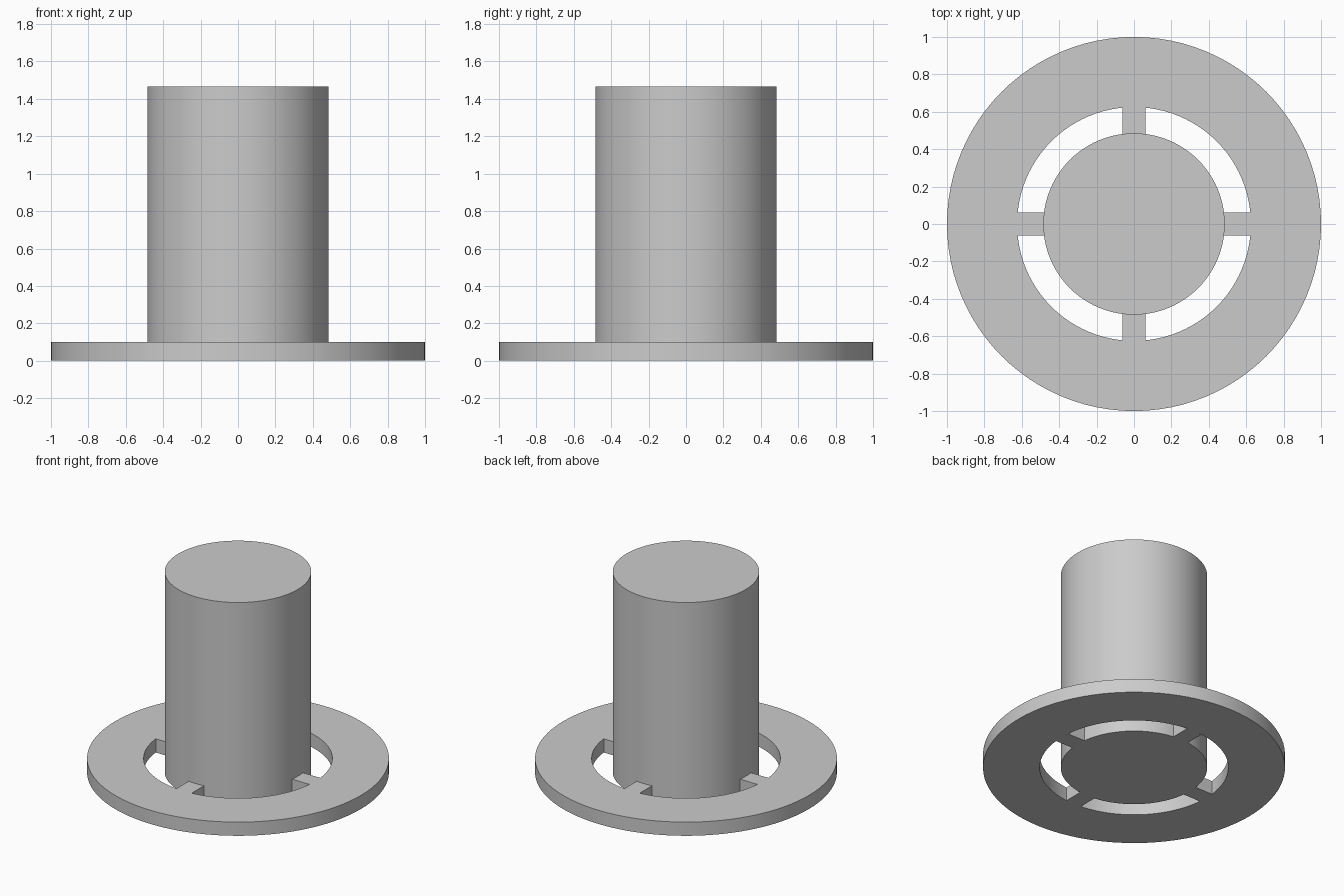
import bpy
import bmesh
import math
from mathutils import Matrix

default = bpy.data.objects.get("Cube")
if default:
    bpy.data.objects.remove(default, do_unlink=True)

SEGMENTS = 96
PLATE_R, HOLE_R, PLATE_H = 1.0, 0.625, 0.10
POST_R, POST_H = 0.485, 1.465
SPOKE_HALF = 0.062

grey = bpy.data.materials.new("plain grey")
grey.use_nodes = True
colour = (0.6, 0.6, 0.6, 1.0)
grey.diffuse_color = colour
grey.node_tree.nodes["Principled BSDF"].inputs["Base Color"].default_value = colour


def finish(name, bm):
    """Turn a bmesh into a smooth-shaded object with sharp rims."""
    bmesh.ops.recalc_face_normals(bm, faces=bm.faces)
    mesh = bpy.data.meshes.new(name)
    bm.to_mesh(mesh)
    bm.free()
    mesh.materials.append(grey)
    mesh.shade_smooth()
    mesh.set_sharp_from_angle(angle=math.radians(30))
    obj = bpy.data.objects.new(name, mesh)
    bpy.context.scene.collection.objects.link(obj)
    return obj


# Flange ring: a rectangular section spun round the z axis
bm = bmesh.new()
section = [bm.verts.new((r, 0, z)) for r, z in
           ((HOLE_R, 0), (PLATE_R, 0), (PLATE_R, PLATE_H), (HOLE_R, PLATE_H))]
edges = [bm.edges.new((section[i], section[(i + 1) % 4])) for i in range(4)]
bmesh.ops.spin(bm, geom=section + edges, cent=(0, 0, 0), axis=(0, 0, 1),
               angle=math.tau, steps=SEGMENTS, use_merge=True)
bmesh.ops.remove_doubles(bm, verts=bm.verts, dist=0.0001)
finish("flange_ring", bm)

# Central post, standing on the ground
bm = bmesh.new()
bmesh.ops.create_cone(bm, cap_ends=True, segments=SEGMENTS,
                      radius1=POST_R, radius2=POST_R, depth=POST_H,
                      matrix=Matrix.Translation((0, 0, POST_H / 2)))
finish("central_post", bm)


# Four spokes whose curved ends meet the post and the ring
def arc(radius, steps=4):
    offsets = [SPOKE_HALF * (2 * i / steps - 1) for i in range(steps + 1)]
    return [(math.sqrt(radius ** 2 - y ** 2), y, 0) for y in offsets]


for index, side in enumerate(("left", "back", "right", "front")):
    bm = bmesh.new()
    outline = arc(HOLE_R) + arc(POST_R)[::-1]
    base = bm.faces.new([bm.verts.new(p) for p in outline])
    top = bmesh.ops.extrude_face_region(bm, geom=[base], use_keep_orig=True)
    raised = [v for v in top["geom"] if isinstance(v, bmesh.types.BMVert)]
    bmesh.ops.translate(bm, verts=raised, vec=(0, 0, PLATE_H))
    bm.transform(Matrix.Rotation(index * math.pi / 2, 4, "Z"))
    finish(side + "_spoke", bm)
